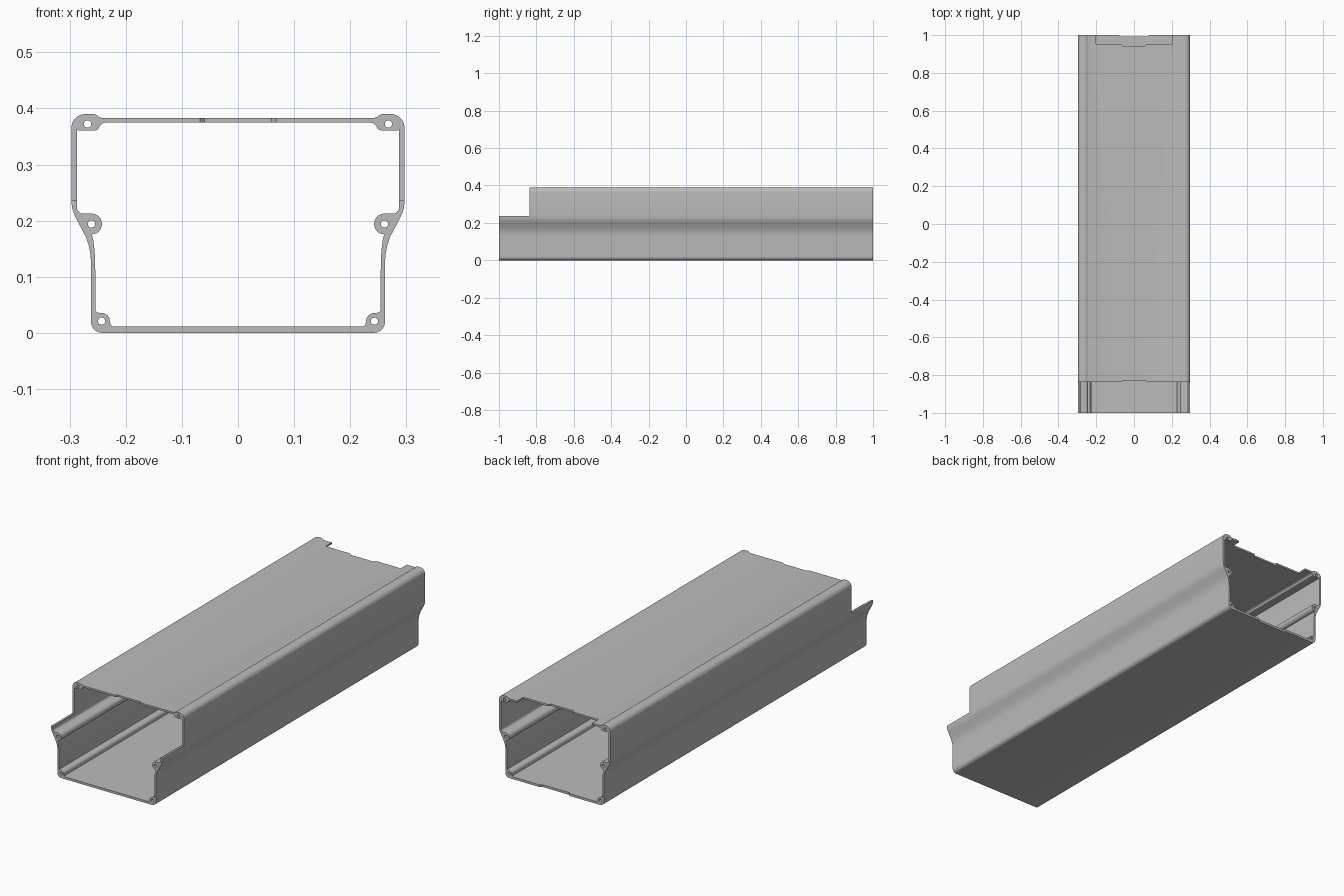
import bpy, bmesh
from math import cos, sin, radians, pi

cube = bpy.data.objects.get("Cube")
if cube:
    bpy.data.objects.remove(cube, do_unlink=True)

grey = bpy.data.materials.new("plain grey")
grey.use_nodes = True
colour = (0.5, 0.5, 0.5, 1)
grey.diffuse_color = colour
grey.node_tree.nodes["Principled BSDF"].inputs["Base Color"].default_value = colour


def arc(cx, cz, r, a0, a1, n=8):
    """Points on an arc, angles in degrees."""
    return [(cx + r * cos(radians(a0 + (a1 - a0) * i / n)),
             cz + r * sin(radians(a0 + (a1 - a0) * i / n))) for i in range(n + 1)]


def mirrored(half):
    """Close a +x half outline with its mirror image."""
    return half + [(-x, z) for x, z in reversed(half)]


def prism(name, loops, place, sweep):
    """Fill outlines (inner ones become holes) and sweep them into a solid."""
    bm = bmesh.new()
    edges = []
    for loop in loops:
        vs = [bm.verts.new(place(a, b)) for a, b in loop]
        edges += [bm.edges.new((v, vs[i - 1])) for i, v in enumerate(vs)]
    bmesh.ops.triangle_fill(bm, edges=edges, use_beauty=True)
    out = bmesh.ops.extrude_face_region(bm, geom=bm.faces[:])
    bmesh.ops.translate(bm, vec=sweep,
                        verts=[v for v in out["geom"] if isinstance(v, bmesh.types.BMVert)])
    bmesh.ops.recalc_face_normals(bm, faces=bm.faces[:])
    mesh = bpy.data.meshes.new(name)
    bm.to_mesh(mesh)
    bm.free()
    mesh.materials.append(grey)
    obj = bpy.data.objects.new(name, mesh)
    bpy.context.collection.objects.link(obj)
    return obj


# Outer wall: narrow base, flared shoulder, rounded raised top edges
outer = mirrored(
    arc(0.242, 0.02, 0.02, -90, 0)
    + [(0.262, 0.125), (0.263, 0.140), (0.266, 0.156), (0.271, 0.171), (0.286, 0.199),
       (0.292, 0.211), (0.296, 0.224), (0.297, 0.237)]
    + arc(0.272, 0.365, 0.025, 0, 90)
    + [(0.259, 0.39), (0.253, 0.389), (0.248, 0.385), (0.242, 0.383)])

# Inner wall with the screw bosses bulging inward
inner = mirrored(
    [(0.222, 0.011), (0.227, 0.014)]
    + arc(0.243, 0.021, 0.0145, 180, 90)
    + [(0.250, 0.036), (0.254, 0.039), (0.2545, 0.130), (0.256, 0.150), (0.258, 0.166),
       (0.2605, 0.1755)]
    + arc(0.261, 0.194, 0.0185, 255, 90, 14)
    + arc(0.276, 0.2235, 0.011, -90, 0, 5)
    + arc(0.284, 0.364, 0.003, 0, -0.1, 1)[:1]
    + [(0.285, 0.361), (0.254, 0.361), (0.249, 0.363), (0.246, 0.369),
       (0.242, 0.373), (0.237, 0.3745)])

# Screw holes running the full length
holes = [arc(s * x, z, 0.0065, 0, 360 - 22.5, 15)
         for x, z in ((0.243, 0.021), (0.261, 0.194), (0.268, 0.372)) for s in (1, -1)]

body = prism("enclosure_body", [outer, inner] + holes,
             lambda x, z: (x, -1, z), (0, 2, 0))


def cut(name, half, z0, z1):
    """Remove a symmetric plan shape between two heights."""
    cutter = prism(name, [mirrored(half)], lambda x, y: (x, y, z0), (0, 0, z1 - z0))
    mod = body.modifiers.new(name, "BOOLEAN")
    mod.operation, mod.solver, mod.object = "DIFFERENCE", "EXACT", cutter
    bpy.context.view_layer.objects.active = body
    bpy.ops.object.modifier_apply(modifier=name)
    bpy.data.objects.remove(cutter, do_unlink=True)


# Front opening, rear top notch and shallow rear bottom notch
cut("front_opening", [(0.5, -1.1), (0.5, -0.836), (0.068, -0.836), (0.06, -0.828)], 0.237, 0.5)
cut("rear_top_notch", [(0.2, 1.1), (0.2, 0.953), (0.068, 0.953), (0.06, 0.942)], 0.3, 0.5)
cut("rear_bottom_notch", [(0.08, 1.1), (0.08, 1.0), (0.072, 0.992)], -0.1, 0.1)

bpy.ops.object.select_all(action="DESELECT")
body.select_set(True)
bpy.context.view_layer.objects.active = body
bpy.ops.object.shade_smooth_by_angle(angle=pi / 6)
